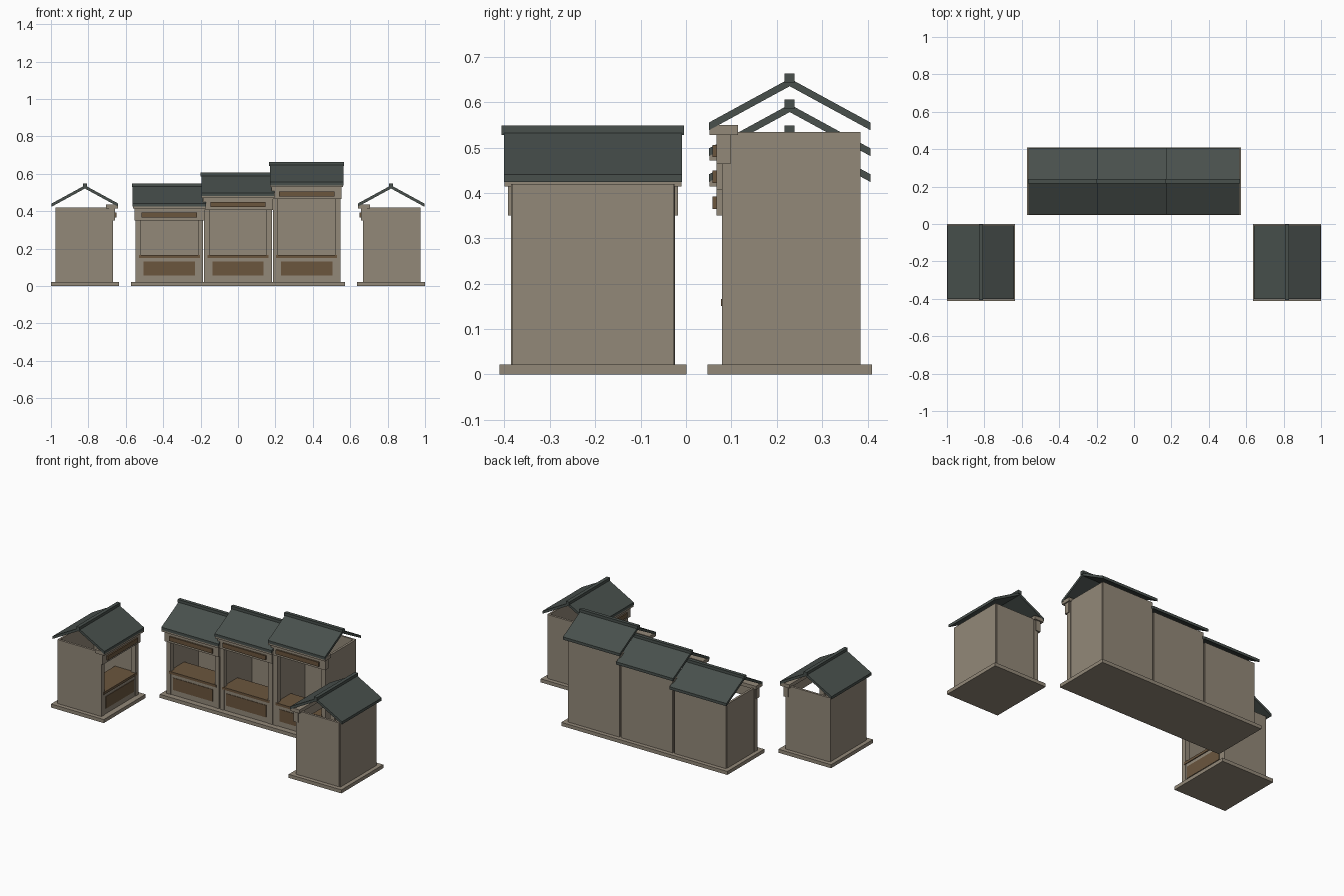
import bpy, bmesh, math
from mathutils import Matrix, Vector

if "Cube" in bpy.data.objects:
    bpy.data.objects.remove(bpy.data.objects["Cube"])


def material(name, rgb):
    m = bpy.data.materials.new(name)
    m.diffuse_color = (*rgb, 1)
    m.use_nodes = True
    m.node_tree.nodes["Principled BSDF"].inputs["Base Color"].default_value = m.diffuse_color
    return m


PLASTER = material("warm grey plaster", (0.290, 0.247, 0.190))
ROOF = material("dark slate roof", (0.065, 0.080, 0.073))
WOOD = material("brown wood", (0.145, 0.092, 0.048))


def finish(bm, name, mat, frame):
    bm.transform(frame)
    bmesh.ops.recalc_face_normals(bm, faces=bm.faces)
    mesh = bpy.data.meshes.new(name)
    bm.to_mesh(mesh)
    bm.free()
    mesh.materials.append(mat)
    obj = bpy.data.objects.new(name, mesh)
    bpy.context.collection.objects.link(obj)


def box(name, mat, frame, x, y, z):
    """Box from (min, max) pairs on each axis."""
    bm = bmesh.new()
    bmesh.ops.create_cube(bm, size=1)
    for v in bm.verts:
        v.co = Vector([(a + b) / 2 + c * (b - a) for c, (a, b) in zip(v.co, (x, y, z))])
    finish(bm, name, mat, frame)


def prism(name, mat, frame, profile, half_width):
    """Extrude a (y, z) profile along x."""
    bm = bmesh.new()
    face = bm.faces.new([bm.verts.new((-half_width, y, z)) for y, z in profile])
    ext = bmesh.ops.extrude_face_region(bm, geom=[face])["geom"]
    bmesh.ops.translate(bm, vec=(2 * half_width, 0, 0),
                        verts=[g for g in ext if isinstance(g, bmesh.types.BMVert)])
    finish(bm, name, mat, frame)


BASE_TOP = 0.022


def stall(label, f, h):
    """Open-fronted market stall facing local -y, with wall height h."""
    def part(name, mat, x, y, z):
        box(f"{label}_{name}", mat, f, x, y, z)

    # walls and front posts
    part("back_wall", PLASTER, (-0.177, 0.177), (0.145, 0.156), (BASE_TOP, h))
    for side, s in (("left", -1), ("right", 1)):
        part(f"{side}_wall", PLASTER, sorted((s * 0.180, s * 0.166)),
             (-0.135, 0.148), (BASE_TOP, h))
        part(f"{side}_post", PLASTER, sorted((s * 0.181, s * 0.152)),
             (-0.149, -0.118), (BASE_TOP, h))
    # counter with its front and inset panel
    part("counter_front", PLASTER, (-0.153, 0.153), (-0.146, -0.130), (BASE_TOP, 0.151))
    part("front_panel", WOOD, (-0.137, 0.137), (-0.149, -0.145), (0.055, 0.130))
    part("counter_top", WOOD, (-0.163, 0.163), (-0.1515, 0.0), (0.151, 0.166))
    # header, sign board and top plank
    part("header", PLASTER, (-0.187, 0.187), (-0.161, -0.130), (h - 0.070, h - 0.004))
    part("sign_board", WOOD, (-0.148, 0.148), (-0.170, -0.160), (h - 0.055, h - 0.028))
    part("top_plank", PLASTER, (-0.195, 0.195), (-0.177, -0.114), (h - 0.006, h + 0.016))
    # gabled roof and ridge cap
    e, t = 0.178, 0.017
    prism(f"{label}_roof", ROOF, f,
          [(-e, h + 0.021), (0, h + 0.118), (e, h + 0.021),
           (e, h + 0.021 - t), (0, h + 0.118 - t), (-e, h + 0.021 - t)], 0.196)
    part("ridge_cap", ROOF, (-0.201, 0.201), (-0.011, 0.011), (h + 0.108, h + 0.129))


# centre row: three stalls stepping up on a shared base
ROW_Y = 0.2285
row = Matrix.Translation((0, ROW_Y, 0))
box("row_base", PLASTER, row, (-0.572, 0.572), (-0.1815, 0.1815), (0, BASE_TOP))
for i, name in enumerate(("low_stall", "middle_stall", "tall_stall")):
    stall(name, Matrix.Translation(((i - 1) * 0.367, ROW_Y, 0)), 0.420 + 0.057 * i)

# side stalls facing each other across the front
for name, s in (("left_stall", -1), ("right_stall", 1)):
    frame = Matrix.Translation((s * 0.8185, -0.205, 0)) @ Matrix.Rotation(-s * math.pi / 2, 4, "Z")
    box(f"{name}_base", PLASTER, frame, (-0.206, 0.206), (-0.1815, 0.1815), (0, BASE_TOP))
    stall(name, frame, 0.420)
